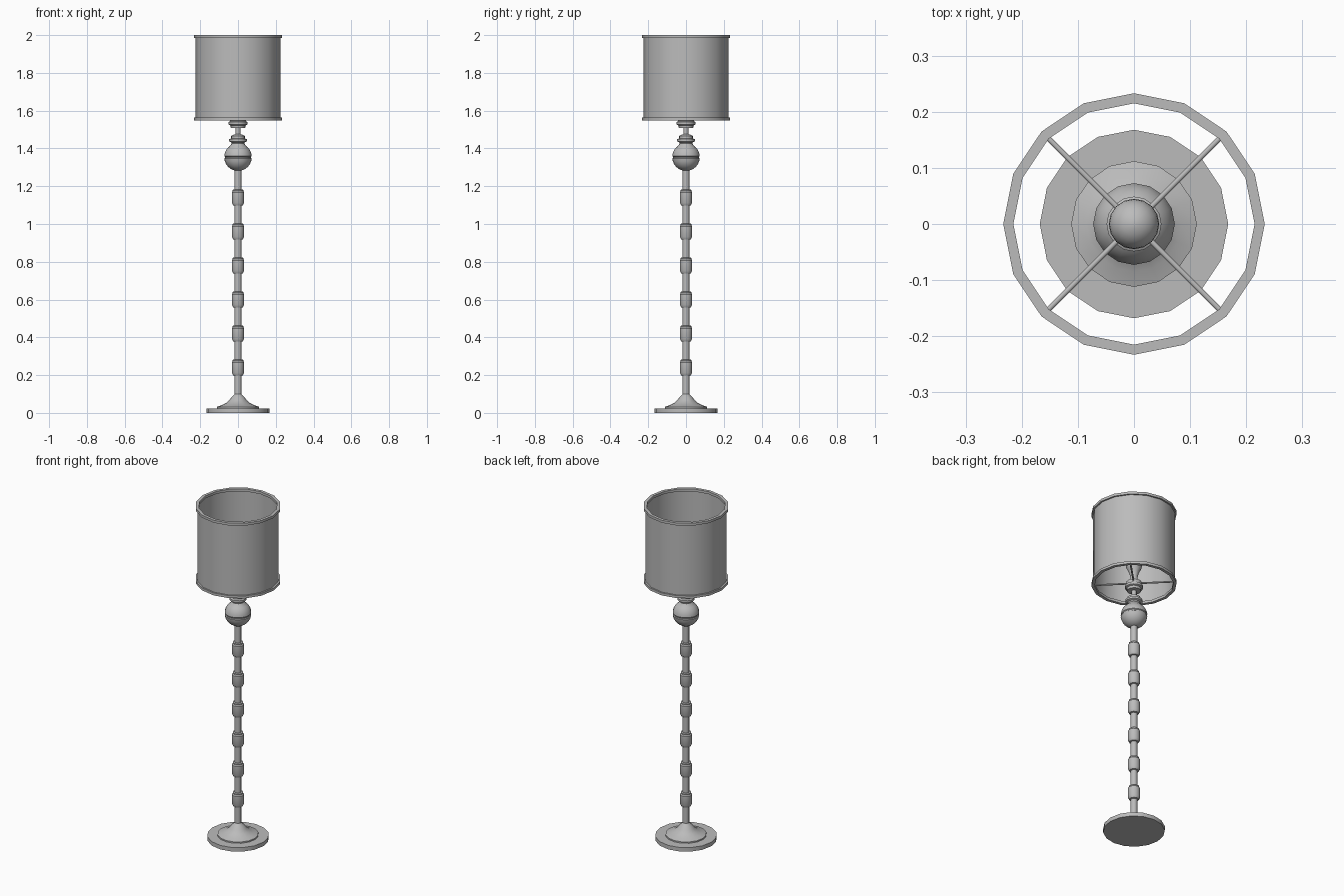
import bpy
import bmesh
import math
from mathutils import Vector

SIDES = 16

cube = bpy.data.objects.get("Cube")
if cube:
    bpy.data.objects.remove(cube, do_unlink=True)

grey = bpy.data.materials.new("plain grey")
grey.use_nodes = True
grey.diffuse_color = (0.5, 0.5, 0.5, 1)
grey.node_tree.nodes["Principled BSDF"].inputs["Base Color"].default_value = grey.diffuse_color


def finish(bm, name, angle=35):
    bmesh.ops.remove_doubles(bm, verts=bm.verts, dist=0.0001)
    mesh = bpy.data.meshes.new(name)
    bm.to_mesh(mesh)
    bm.free()
    mesh.materials.append(grey)
    obj = bpy.data.objects.new(name, mesh)
    bpy.context.collection.objects.link(obj)
    bpy.ops.object.select_all(action="DESELECT")
    obj.select_set(True)
    bpy.context.view_layer.objects.active = obj
    bpy.ops.object.shade_smooth_by_angle(angle=math.radians(angle))
    return obj


def lathe(name, profile, z=0, closed=False):
    """Spin (radius, height) points, listed bottom to top on the outside."""
    bm = bmesh.new()
    points = profile + profile[:1] if closed else profile
    rings = []
    for i in range(SIDES):
        a = math.tau * i / SIDES
        rings.append([bm.verts.new((r * math.cos(a), r * math.sin(a), z + h)) for r, h in points])
    for i in range(SIDES):
        here, there = rings[i], rings[(i + 1) % SIDES]
        for j in range(len(points) - 1):
            if points[j][0] == 0:
                bm.faces.new((here[j], there[j + 1], here[j + 1]))
            elif points[j + 1][0] == 0:
                bm.faces.new((here[j], there[j], here[j + 1]))
            else:
                bm.faces.new((here[j], there[j], there[j + 1], here[j + 1]))
    return finish(bm, name)


def arc(radius, centre, start, end, steps):
    """Profile points along a circle, angles measured up from horizontal."""
    angles = [math.radians(start + (end - start) * i / steps) for i in range(steps + 1)]
    return [(radius * math.cos(a), centre + radius * math.sin(a)) for a in angles]


# Foot: flat disc, then a flared collar
lathe("base_disc", [(0, 0), (0.168, 0), (0.168, 0.024), (0, 0.024)])
lathe("base_flare", [(0.112, 0.024), (0.112, 0.032), (0.085, 0.041), (0.062, 0.053),
                     (0.046, 0.067), (0.036, 0.082), (0.026, 0.09), (0.018, 0.1)])

# Stem with evenly spaced knuckles
lathe("stem", [(0.018, 0.09), (0.018, 1.29)])
for n in range(6):
    lathe(f"stem_knuckle_{n + 1}",
          [(0.018, -0.043), (0.026, -0.041), (0.033, -0.028), (0.033, 0.028),
           (0.028, 0.034), (0.028, 0.041), (0.018, 0.043)], z=0.24 + 0.18 * n)

# Ball with a grooved equator and a turned neck
lathe("ball", [(0, 1.281)] + arc(0.073, 1.354, -75, -6, 6)
      + [(0.069, 1.349), (0.069, 1.355)] + arc(0.073, 1.354, 4, 56, 5)
      + [(0.034, 1.425), (0.036, 1.432), (0.047, 1.437), (0.047, 1.449),
         (0.036, 1.453), (0.036, 1.466), (0.026, 1.472), (0.013, 1.476)])
lathe("neck_rod", [(0.013, 1.47), (0.013, 1.52)])

# Socket that carries the shade arms
lathe("socket", [(0, 1.508), (0.038, 1.508), (0.04, 1.522), (0.049, 1.526),
                 (0.049, 1.54), (0.042, 1.544), (0.042, 1.562), (0, 1.562)])

# Bulb
lathe("bulb", [(0.02, 1.56), (0.02, 1.6), (0.028, 1.625)]
      + arc(0.045, 1.67, -35, 80, 7) + [(0, 1.715)])

# Shade wall and its two trim rings
lathe("shade", [(0.224, 1.555), (0.224, 1.992)])
for name, low in (("shade_ring_lower", 1.549), ("shade_ring_upper", 1.985)):
    lathe(name, [(0.215, 0), (0.233, 0), (0.233, 0.015), (0.215, 0.015)], z=low, closed=True)

# Four diagonal arms from socket to lower ring
for n in range(4):
    a = math.radians(45 + 90 * n)
    direction = Vector((math.cos(a), math.sin(a), 0))
    bm = bmesh.new()
    bmesh.ops.create_cone(bm, cap_ends=True, segments=8, radius1=0.005, radius2=0.005, depth=0.185)
    bmesh.ops.transform(bm, verts=bm.verts, matrix=direction.to_track_quat("Z", "Y").to_matrix().to_4x4())
    bmesh.ops.translate(bm, verts=bm.verts, vec=direction * 0.125 + Vector((0, 0, 1.556)))
    finish(bm, f"shade_arm_{n + 1}", 50)
